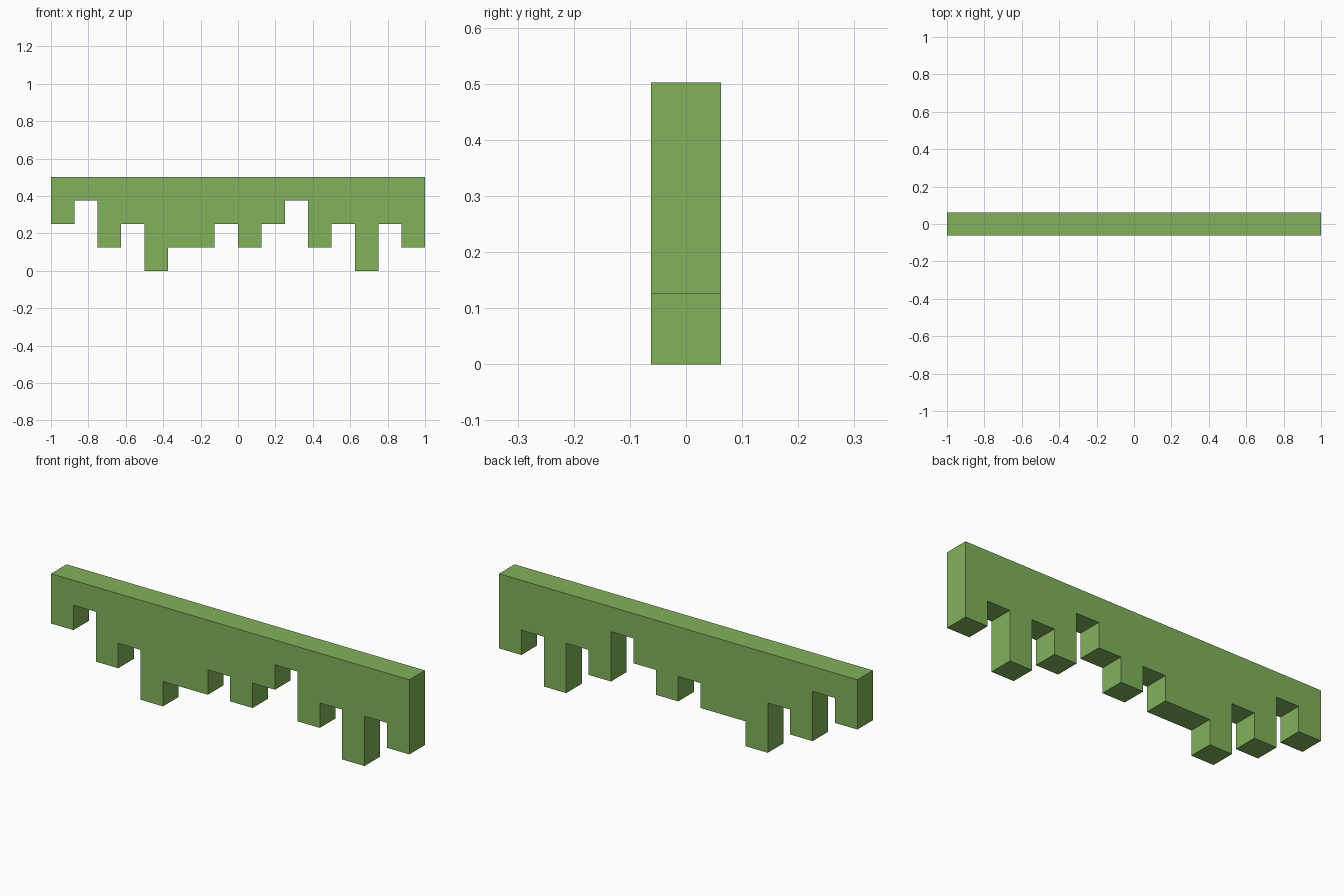
import bpy
import bmesh

cube = bpy.data.objects.get("Cube")
if cube:
    bpy.data.objects.remove(cube, do_unlink=True)

STEP_X = 0.125      # column width
STEP_Z = 0.1255     # height of one step
DEPTH = 0.124
TOP = 4 * STEP_Z
# Bottom of each column in steps, from -x to +x
BOTTOMS = [2, 3, 1, 2, 0, 1, 1, 2, 1, 2, 3, 1, 2, 0, 2, 1]

# Leaf green material
green = bpy.data.materials.new("leaf green")
green.use_nodes = True
colour = (0.223, 0.445, 0.105, 1.0)
green.diffuse_color = colour
green.node_tree.nodes["Principled BSDF"].inputs["Base Color"].default_value = colour

# Stepped outline: along the hanging edge, then back over the top
outline = []
for i, level in enumerate(BOTTOMS):
    if i == 0 or level != BOTTOMS[i - 1]:
        if i:
            outline.append((-1 + i * STEP_X, BOTTOMS[i - 1] * STEP_Z))
        outline.append((-1 + i * STEP_X, level * STEP_Z))
outline += [(1, BOTTOMS[-1] * STEP_Z), (1, TOP), (-1, TOP)]

# Extrude the outline from front to back
bm = bmesh.new()
front = bm.faces.new([bm.verts.new((x, -DEPTH / 2, z)) for x, z in outline])
extruded = bmesh.ops.extrude_face_region(bm, geom=[front], use_keep_orig=True)
back_verts = [g for g in extruded["geom"] if isinstance(g, bmesh.types.BMVert)]
bmesh.ops.translate(bm, verts=back_verts, vec=(0, DEPTH, 0))
bmesh.ops.recalc_face_normals(bm, faces=bm.faces[:])

mesh = bpy.data.meshes.new("hanging_vine_trim")
bm.to_mesh(mesh)
bm.free()
mesh.materials.append(green)
trim = bpy.data.objects.new("hanging_vine_trim", mesh)
bpy.context.collection.objects.link(trim)
